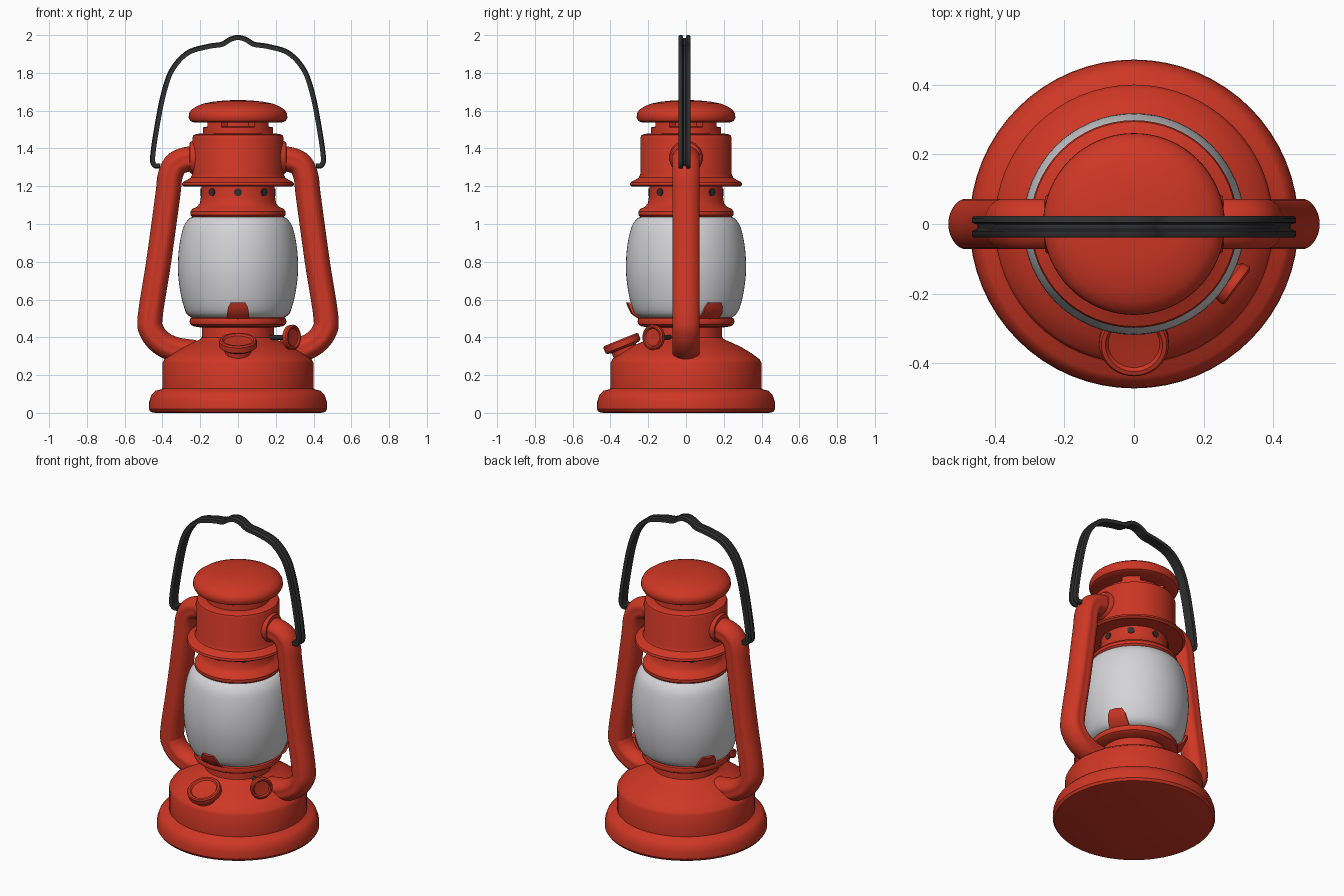
import bpy, bmesh, math
from mathutils import Vector

if "Cube" in bpy.data.objects:
    bpy.data.objects.remove(bpy.data.objects["Cube"])


def material(name, rgb):
    m = bpy.data.materials.new(name)
    m.use_nodes = True
    m.diffuse_color = (*rgb, 1)
    bsdf = m.node_tree.nodes["Principled BSDF"]
    bsdf.inputs["Base Color"].default_value = (*rgb, 1)
    bsdf.inputs["Roughness"].default_value = 0.5
    return m


RED = material("red enamel", (0.62, 0.038, 0.018))
GLASS = material("frosted glass", (0.66, 0.66, 0.68))
BLACK = material("black metal", (0.03, 0.03, 0.03))


def finish(name, bm, mat, angle=35):
    bmesh.ops.recalc_face_normals(bm, faces=bm.faces)
    for f in bm.faces:
        f.smooth = True
    mesh = bpy.data.meshes.new(name)
    bm.to_mesh(mesh)
    bm.free()
    mesh.set_sharp_from_angle(angle=math.radians(angle))
    mesh.materials.append(mat)
    ob = bpy.data.objects.new(name, mesh)
    bpy.context.collection.objects.link(ob)
    return ob


def spline(pts, steps=6):
    """Catmull-Rom curve through 2D points."""
    p = [Vector(q) for q in pts]
    p = [2 * p[0] - p[1]] + p + [2 * p[-1] - p[-2]]
    out = []
    for a, b, c, d in zip(p, p[1:], p[2:], p[3:]):
        for i in range(steps):
            t = i / steps
            out.append(0.5 * (2 * b + (c - a) * t + (2 * a - 5 * b + 4 * c - d) * t * t
                              + (3 * b - a - 3 * c + d) * t ** 3))
    return out + [p[-2]]


def skin(bm, rings, closed=True):
    """Join rings of vertices with quads and cap both ends."""
    n = len(rings[0])
    for a, b in zip(rings, rings[1:]):
        for i in range(n):
            j = (i + 1) % n
            bm.faces.new((a[i], a[j], b[j], b[i]))
    if closed:
        bm.faces.new(rings[0])
        bm.faces.new(rings[-1])


def lathe(name, profile, mat, centre=(0, 0, 0), axis=(0, 0, 1), segs=64, bend=None):
    """Turn a (radius, height) profile around an axis; bend may alter the radius."""
    turn = Vector((0, 0, 1)).rotation_difference(Vector(axis))
    bm = bmesh.new()
    rings = []
    for r, h in profile:
        ring = []
        for i in range(segs):
            a = math.tau * i / segs
            k = bend(a, r, h) if bend else r
            v = Vector((k * math.cos(a), k * math.sin(a), h))
            ring.append(bm.verts.new(turn @ v + Vector(centre)))
        rings.append(ring)
    skin(bm, rings)
    return finish(name, bm, mat)


def sweep(name, path, section, mat, y=0.0, side=1):
    """Carry a (depth, outward) section along a path in the xz plane."""
    bm = bmesh.new()
    rings = []
    for i, p in enumerate(path):
        t = (path[min(i + 1, len(path) - 1)] - path[max(i - 1, 0)]).normalized()
        nx, nz = -t.y, t.x
        rings.append([bm.verts.new((side * (p.x + nx * o), y + d, p.y + nz * o))
                      for d, o in section])
    skin(bm, rings)
    return finish(name, bm, mat, 50)


# Fuel tank with foot ring, domed shoulder and neck
lathe("fuel_tank", [
    (0.44, 0), (0.462, 0.005), (0.472, 0.02), (0.47, 0.06), (0.458, 0.095), (0.438, 0.117),
    (0.405, 0.125), (0.4, 0.13), (0.4, 0.265), (0.39, 0.283), (0.345, 0.317), (0.29, 0.35),
    (0.235, 0.375), (0.2, 0.39), (0.192, 0.4), (0.19, 0.46)], RED)

# Rim that carries the globe
lathe("globe_seat", [
    (0.18, 0.45), (0.235, 0.458), (0.252, 0.468), (0.257, 0.483), (0.252, 0.5),
    (0.24, 0.507), (0.2, 0.508)], RED)

# Glass globe
lathe("glass_globe", spline([
    (0.235, 0.5), (0.272, 0.53), (0.297, 0.6), (0.314, 0.7), (0.318, 0.79), (0.31, 0.89),
    (0.29, 0.98), (0.262, 1.025), (0.235, 1.04)], 4), GLASS)

# Collar above the globe
lathe("globe_collar", [
    (0.2, 1.032), (0.24, 1.036), (0.252, 1.048), (0.252, 1.066), (0.242, 1.08),
    (0.215, 1.092), (0.202, 1.11), (0.195, 1.15), (0.192, 1.22)], RED)

# Chimney with flared skirt
lathe("chimney", [
    (0.18, 1.2), (0.285, 1.198), (0.298, 1.207), (0.294, 1.22), (0.272, 1.232),
    (0.25, 1.245), (0.242, 1.265), (0.242, 1.455), (0.236, 1.47), (0.222, 1.477),
    (0.19, 1.479)], RED)


# Vent neck, notched on four sides
def notch(a, r, h):
    off = abs((a + math.pi / 4) % (math.pi / 2) - math.pi / 4)
    return 0.145 if off < 0.44 and h > 1.515 else r


lathe("vent_neck", [(0.186, 1.47), (0.184, 1.512), (0.184, 1.517), (0.182, 1.56)], RED, bend=notch)

# Domed cap
lathe("top_cap", [
    (0.17, 1.54), (0.235, 1.538), (0.253, 1.546), (0.261, 1.563), (0.26, 1.583),
    (0.25, 1.602), (0.225, 1.62), (0.185, 1.637), (0.13, 1.648), (0.07, 1.654),
    (0.02, 1.656)], RED)

# Air holes around the collar
for i in range(8):
    a = math.tau * i / 8
    d = Vector((math.cos(a), math.sin(a), 0))
    lathe("air_hole", [(0.021, 0), (0.021, 0.008)], BLACK,
          centre=d * 0.191 + Vector((0, 0, 1.168)), axis=d, segs=16)

# Side tubes with pressed grooves, plus collars where they meet the chimney
tube_path = spline([
    (0.2, 1.345), (0.27, 1.342), (0.33, 1.315), (0.36, 1.25), (0.372, 1.15), (0.42, 0.8),
    (0.465, 0.51), (0.455, 0.43), (0.405, 0.37), (0.33, 0.335), (0.23, 0.32)])
tube_section = []
for i in range(40):
    a = math.tau * i / 40
    groove = 1 - 0.1 * max(0, math.cos(2 * a)) ** 6
    tube_section.append((0.078 * groove * math.cos(a), 0.066 * math.sin(a)))
for side, label in ((1, "left"), (-1, "right")):
    sweep(label + "_tube", tube_path, tube_section, RED, side=side)
    lathe(label + "_tube_collar", [(0.088, 0.19), (0.088, 0.243), (0.08, 0.255), (0.06, 0.258)],
          RED, centre=(0, 0, 1.352), axis=(side, 0, 0), segs=32)

# Carrying handle: channelled strap with hooked ends
half = [(-0.412, 1.308), (-0.442, 1.313), (-0.45, 1.36), (-0.425, 1.53), (-0.39, 1.7),
        (-0.345, 1.82), (-0.265, 1.905), (-0.16, 1.938), (-0.085, 1.95), (-0.042, 1.975)]
handle_path = spline(half + [(0, 1.986)] + [(-x, z) for x, z in reversed(half)])
strap = [(-0.031, -0.012), (-0.031, 0.01), (-0.025, 0.015), (-0.012, 0.015), (-0.006, -0.002)]
strap += [(-d, o) for d, o in reversed(strap)]
sweep("carrying_handle", handle_path, strap, BLACK, y=-0.008)

# Filler neck and cap, tilted forward on the shoulder
tilt = Vector((0, -0.376, 0.927))
lathe("filler_cap", [
    (0.07, -0.1), (0.07, -0.03), (0.09, -0.026), (0.1, -0.018), (0.1, 0.012),
    (0.094, 0.02), (0.082, 0.02), (0.074, 0.01), (0.03, 0.008)], RED,
    centre=(0, -0.34, 0.37), axis=tilt, segs=40)

# Wick knob on its shaft
knob_axis = Vector((0.8, -0.6, 0))
knob_at = Vector((0.283, -0.17, 0.4))
lathe("wick_knob", [
    (0.03, -0.03), (0.05, -0.022), (0.064, -0.012), (0.067, 0.012), (0.06, 0.018),
    (0.052, 0.018), (0.046, 0.01), (0.02, 0.008)], RED,
    centre=knob_at, axis=knob_axis, segs=32)
lathe("wick_shaft", [(0.013, -0.18), (0.013, -0.01)], BLACK,
      centre=knob_at, axis=knob_axis, segs=16)

# Three clips gripping the globe
for turn in (-90, 30, 150):
    a = math.radians(turn)
    out, across = Vector((math.cos(a), math.sin(a), 0)), Vector((-math.sin(a), math.cos(a), 0))
    bm = bmesh.new()
    rings = []
    for r, z, w in ((0.24, 0.495, 0.06), (0.283, 0.525, 0.058), (0.3, 0.56, 0.052), (0.31, 0.585, 0.038)):
        rings.append([bm.verts.new(out * (r + k) + across * s * w + Vector((0, 0, z)))
                      for s, k in ((-1, -0.014), (1, -0.014), (1, 0), (0, 0.008), (-1, 0))])
    skin(bm, rings)
    finish("globe_clip", bm, RED)
